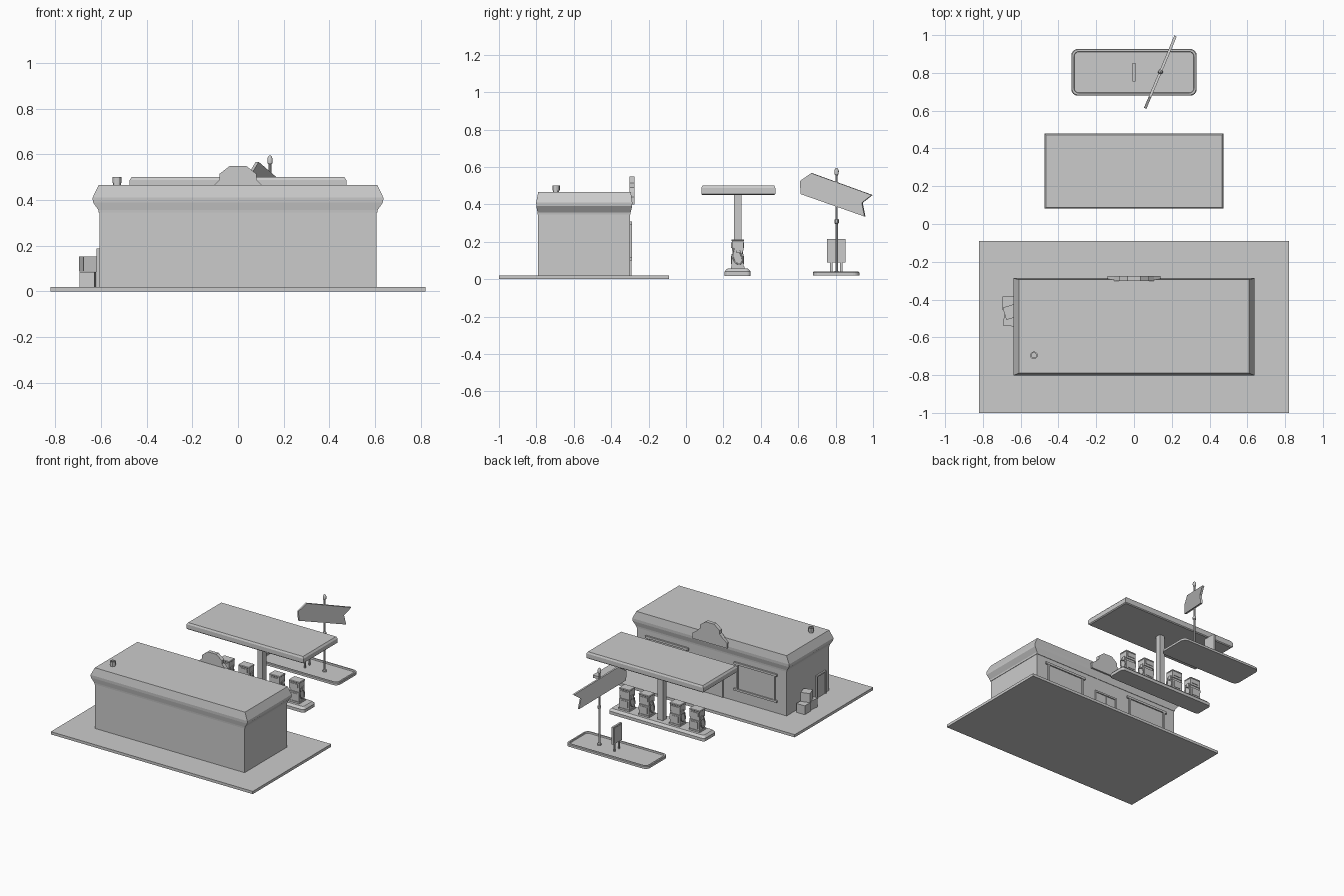
import bpy, bmesh, math
from mathutils import Matrix, Vector

if "Cube" in bpy.data.objects:
    bpy.data.objects.remove(bpy.data.objects["Cube"])


def add_object(name, bm):
    bmesh.ops.recalc_face_normals(bm, faces=bm.faces)
    me = bpy.data.meshes.new(name)
    bm.to_mesh(me)
    bm.free()
    ob = bpy.data.objects.new(name, me)
    bpy.context.collection.objects.link(ob)
    return ob


def box(name, x0, x1, y0, y1, z0, z1, rot=0, bevel=0):
    """Box from its extents, optionally turned about z and bevelled."""
    bm = bmesh.new()
    bmesh.ops.create_cube(bm, size=1)
    bmesh.ops.scale(bm, vec=(x1 - x0, y1 - y0, z1 - z0), verts=bm.verts)
    if bevel:
        bmesh.ops.bevel(bm, geom=bm.edges[:], offset=bevel, segments=1, affect='EDGES')
    ob = add_object(name, bm)
    ob.location = ((x0 + x1) / 2, (y0 + y1) / 2, (z0 + z1) / 2)
    ob.rotation_euler.z = rot
    return ob


def loft(name, rings):
    """Skin a stack of equal-length rings and cap both ends."""
    bm = bmesh.new()
    vs = [[bm.verts.new(p) for p in r] for r in rings]
    n = len(vs[0])
    for a, b in zip(vs, vs[1:]):
        for i in range(n):
            j = (i + 1) % n
            bm.faces.new((a[i], a[j], b[j], b[i]))
    bm.faces.new(vs[0])
    bm.faces.new(vs[-1])
    return add_object(name, bm)


def rect(x0, x1, y0, y1, z):
    return [(x0, y0, z), (x1, y0, z), (x1, y1, z), (x0, y1, z)]


def round_rect(cx, cy, hx, hy, r, z, n=5):
    pts = []
    for k, (sx, sy) in enumerate([(1, 1), (-1, 1), (-1, -1), (1, -1)]):
        for i in range(n):
            a = math.pi / 2 * (k + i / (n - 1))
            pts.append((cx + sx * (hx - r) + r * math.cos(a),
                        cy + sy * (hy - r) + r * math.sin(a), z))
    return pts


def lathe(name, cx, cy, profile, n=12):
    """Turn (radius, z) pairs about a vertical axis."""
    ob = loft(name, [[(cx + r * math.cos(2 * math.pi * i / n),
                       cy + r * math.sin(2 * math.pi * i / n), z)
                      for i in range(n)] for r, z in profile])
    for o in bpy.context.selected_objects:
        o.select_set(False)
    ob.select_set(True)
    bpy.context.view_layer.objects.active = ob
    bpy.ops.object.shade_smooth_by_angle()
    return ob


# Forecourt slab and building
box("ground_slab", -.82, .82, -1, -.09, 0, .02)
box("building_walls", -.607, .607, -.79, -.3, .02, .352)
loft("roof", [rect(-.61, .61, -.793, -.297, .345), rect(-.612, .612, -.794, -.296, .357),
              rect(-.635, .635, -.8, -.288, .39), rect(-.637, .637, -.801, -.287, .41),
              rect(-.61, .61, -.79, -.295, .465)])
lathe("roof_vent", -.53, -.695, [(.017, .46), (.017, .475), (.02, .475), (.02, .5),
                                 (.013, .5), (.013, .485)])

# Stepped facade crest (right half, mirrored)
half = [(.035, .55), (.08, .515), (.08, .49), (.105, .465), (.14, .44), (.14, .4)]
outline = half + [(-x, z) for x, z in reversed(half)]
loft("facade_crest", [[(x, y, z) for x, z in outline] for y in (-.302, -.275)])

# Shop windows with frames, headers and sills
for s in (-1, 1):
    c = .36 * s
    box("window_pane", c - .155, c + .155, -.305, -.297, .11, .3)
    for e in (-1, 1):
        m = c + e * .15
        box("window_jamb", m - .007, m + .007, -.305, -.29, .11, .3)
    box("window_header", c - .175, c + .175, -.305, -.288, .292, .308)
    box("window_sill", c - .175, c + .175, -.305, -.288, .1, .115)

# Front door with two leaves
for s in (-1, 1):
    box("door_leaf", s * .043 - .038, s * .043 + .038, -.305, -.297, .02, .235)
    box("door_jamb", s * .088 - .006, s * .088 + .006, -.305, -.292, .02, .25)
    box("door_handle", s * .015 - .003, s * .015 + .003, -.3, -.29, .1, .15)
box("door_header", -.094, .094, -.305, -.292, .238, .25)

# Side door
box("side_door", -.613, -.6, -.735, -.645, .02, .178)
for y in (-.745, -.645):
    box("side_door_jamb", -.619, -.6, y, y + .01, .02, .187)
box("side_door_header", -.619, -.6, -.745, -.635, .177, .187)

# Stacked crates
box("crate_a", -.695, -.627, -.455, -.385, .02, .085)
box("crate_b", -.69, -.625, -.54, -.472, .02, .085, rot=-.12)
box("crate_top", -.687, -.622, -.5, -.432, .087, .153, rot=.3)

# Canopy and column
loft("canopy", [rect(-.468, .468, .088, .472, .45), rect(-.475, .475, .082, .478, .456),
                rect(-.475, .475, .082, .478, .487), rect(-.466, .466, .088, .472, .5)])
box("canopy_column", -.021, .021, .256, .298, .05, .455)

# Pump island
loft("pump_island", [round_rect(0, .276, .39, .07, .02, .018),
                     round_rect(0, .276, .39, .07, .02, .04),
                     round_rect(0, .276, .38, .06, .018, .052),
                     round_rect(0, .276, .375, .055, .015, .056)])

# Fuel pumps, with a front and a rear face each
for cx in (-.285, -.125, .125, .285):
    cy = .276
    def part(name, w, d, z0, z1, bev=0):
        return box(name, cx - w, cx + w, cy - d, cy + d, z0, z1, bevel=bev)
    part("pump_base", .044, .036, .055, .068)
    part("pump_body", .041, .032, .066, .135)
    part("pump_waist", .037, .025, .133, .155)
    part("pump_head", .041, .031, .153, .205)
    part("pump_cap", .044, .034, .203, .213, .003)
    for s in (-1, 1):
        y = cy + s * .031
        box("pump_display", cx - .03, cx + .03, y - .004, y + .004, .168, .195)
        box("pump_panel", cx - .028, cx + .028, y - .004, y + .004, .08, .125)
        # Hose on each flank
        cu = bpy.data.curves.new("pump_hose", 'CURVE')
        cu.dimensions = '3D'
        cu.bevel_depth = .004
        cu.bevel_resolution = 1
        cu.resolution_u = 4
        sp = cu.splines.new('NURBS')
        path = [(-.02, .165), (-.03, .13), (-.02, .085), (.02, .075), (.032, .11), (.012, .14), (.01, .155)]
        sp.points.add(len(path) - 1)
        for p, (dy, z) in zip(sp.points, path):
            p.co = (cx + s * .045, cy + s * dy, z, 1)
        sp.use_endpoint_u = True
        ob = bpy.data.objects.new("pump_hose", cu)
        bpy.context.collection.objects.link(ob)
        hx = cx + s * .043
        box("pump_nozzle", hx - .005, hx + .005, cy - .006, cy + .018, .14, .168)

# Sign island with raised kerb
cy = .803
loft("sign_island", [round_rect(0, cy, .332, .124, .035, .02),
                     round_rect(0, cy, .332, .124, .035, .036),
                     round_rect(0, cy, .328, .12, .032, .04),
                     round_rect(0, cy, .318, .11, .025, .04),
                     round_rect(0, cy, .316, .108, .024, .03)])

# Notice board on two legs
box("notice_board", -.007, .007, .755, .852, .088, .215)
for s in (-1, 1):
    x = s * .007
    box("notice_panel", x - .002, x + .002, .764, .843, .097, .206)
    y = .803 + s * .027
    box("notice_leg", -.005, .005, y - .006, y + .006, .028, .09)

# Sign pole with collar and finial
lathe("sign_pole", .14, .805, [(.013, .03), (.013, .04), (.007, .045), (.007, .295), (.012, .3),
      (.012, .318), (.006, .323), (.006, .555), (.011, .562), (.012, .58), (.008, .59), (.003, .595)])

# Slanted arrow board
arrow = [(.615, .455), (.612, .525), (.672, .567), (.995, .45), (.942, .408), (.957, .335)]
d = Vector((.16, .38)).normalized()
loft("arrow_board", [[(.14 + (y - .805) * .42 + t * d.y, y - t * d.x, z) for y, z in arrow]
                     for t in (-.007, .007)])
